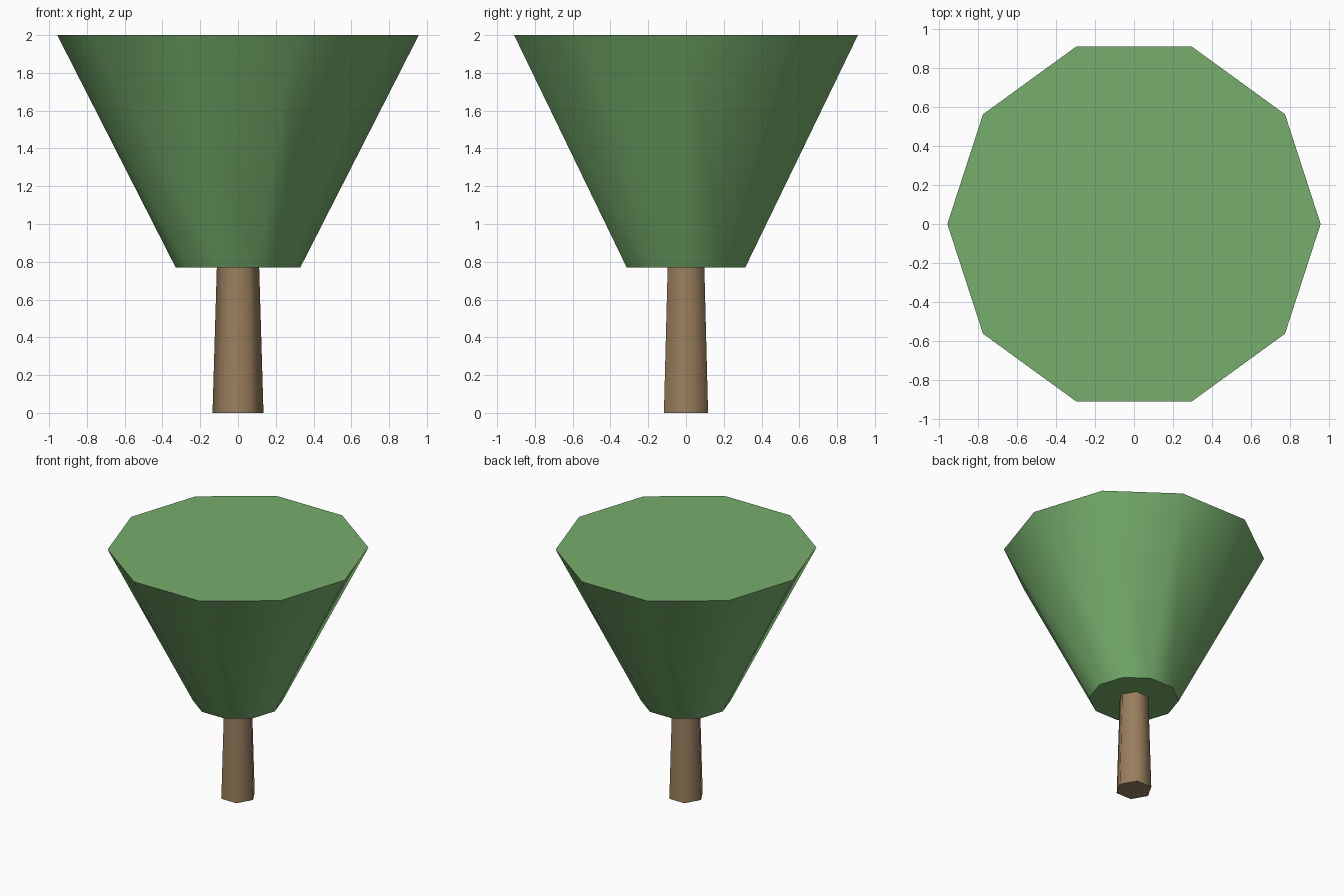
import bpy
from math import radians

if "Cube" in bpy.data.objects:
    bpy.data.objects.remove(bpy.data.objects["Cube"])


def tapered_prism(name, sides, r_bottom, r_top, z0, z1, color, smooth_angle):
    """Capped tapered prism with a corner on the x axis and smooth sides."""
    bpy.ops.mesh.primitive_cone_add(
        vertices=sides, radius1=r_bottom, radius2=r_top, depth=z1 - z0,
        end_fill_type='NGON', location=(0, 0, (z0 + z1) / 2),
        rotation=(0, 0, radians(90)))
    obj = bpy.context.object
    obj.name = name
    bpy.ops.object.transform_apply(location=True, rotation=True, scale=True)
    bpy.ops.object.shade_smooth_by_angle(angle=radians(smooth_angle))
    mat = bpy.data.materials.new(name + "_color")
    mat.diffuse_color = color
    mat.use_nodes = True
    mat.node_tree.nodes["Principled BSDF"].inputs["Base Color"].default_value = mat.diffuse_color
    obj.data.materials.append(mat)
    return obj


# Six-sided trunk, reaching the underside of the crown
tapered_prism("trunk", 6, 0.135, 0.112, 0.0, 0.775, (0.32, 0.21, 0.11, 1), 70)

# Ten-sided crown, widening upward
tapered_prism("crown", 10, 0.33, 0.957, 0.77, 2.0, (0.18, 0.42, 0.15, 1), 45)
